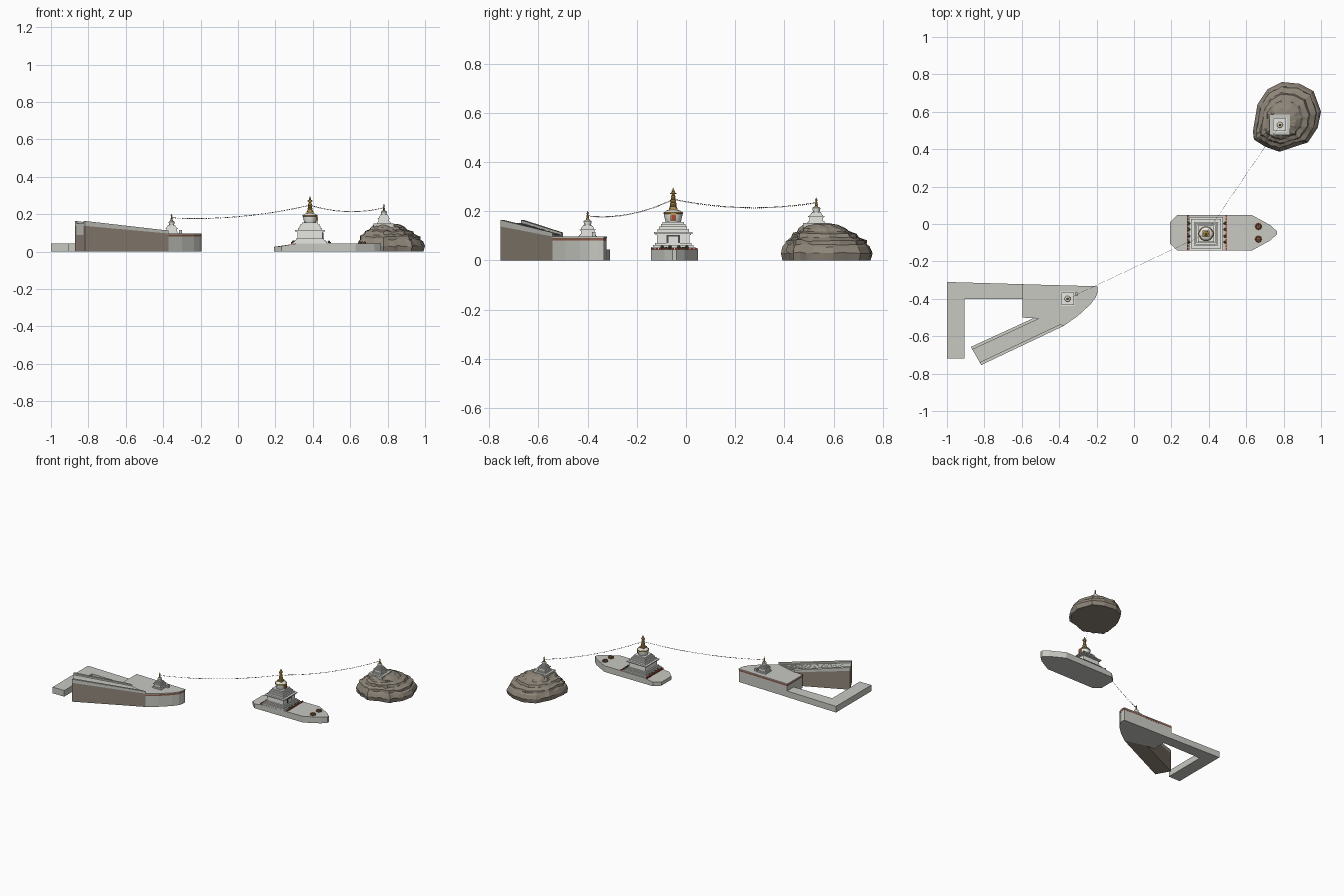
import bpy, bmesh, math, random
from mathutils import Vector

random.seed(4)
default_cube = bpy.data.objects.get("Cube")
if default_cube:
    bpy.data.objects.remove(default_cube, do_unlink=True)


def material(name, red, green, blue):
    mat = bpy.data.materials.new(name)
    mat.use_nodes = True
    mat.diffuse_color = (red, green, blue, 1)
    mat.node_tree.nodes["Principled BSDF"].inputs["Base Color"].default_value = (red, green, blue, 1)
    return mat


STONE = material("pale stone", .58, .58, .54)
WHITE = material("whitewash", .8, .8, .77)
WALL = material("brown wall", .28, .235, .19)
ROCK = material("rock", .27, .235, .19)
BAND = material("russet band", .27, .11, .075)
GOLD = material("gold", .5, .32, .09)
RED = material("red", .45, .06, .04)
GREEN = material("leaf green", .07, .2, .06)
DARK = material("dark grey", .07, .07, .07)
BLUE = material("flag blue", .06, .14, .4)


def finish(name, bm, *mats, smooth=False):
    bmesh.ops.recalc_face_normals(bm, faces=bm.faces)
    mesh = bpy.data.meshes.new(name)
    bm.to_mesh(mesh)
    bm.free()
    for mat in mats:
        mesh.materials.append(mat)
    obj = bpy.data.objects.new(name, mesh)
    bpy.context.collection.objects.link(obj)
    if smooth:
        bpy.ops.object.select_all(action='DESELECT')
        obj.select_set(True)
        bpy.context.view_layer.objects.active = obj
        bpy.ops.object.shade_smooth_by_angle(angle=math.radians(35))
    return obj


def loft(bm, rings):
    """Join rings of equal length and cap both ends."""
    rows = [[bm.verts.new(p) for p in ring] for ring in rings]
    count = len(rows[0])
    for low, high in zip(rows, rows[1:]):
        for i in range(count):
            j = (i + 1) % count
            bm.faces.new((low[i], low[j], high[j], high[i]))
    bm.faces.new(rows[0][::-1])
    bm.faces.new(rows[-1])


def heights(points, z):
    levels = z if isinstance(z, (list, tuple)) else [z] * len(points)
    return [(p[0], p[1], level) for p, level in zip(points, levels)]


def prism(name, points, bottom, top, mat):
    bm = bmesh.new()
    loft(bm, [heights(points, bottom), heights(points, top)])
    return finish(name, bm, mat)


def rectangle(x, y, hx, hy):
    return [(x - hx, y - hy), (x + hx, y - hy), (x + hx, y + hy), (x - hx, y + hy)]


def block(name, x, y, hx, hy, bottom, top, mat):
    return prism(name, rectangle(x, y, hx, hy), bottom, top, mat)


def lathe(name, x, y, profile, mat, sides=20):
    bm = bmesh.new()
    turn = math.tau / sides
    loft(bm, [[(x + r * math.cos(i * turn), y + r * math.sin(i * turn), z)
               for i in range(sides)] for r, z in profile])
    return finish(name, bm, mat, smooth=True)


def shrine(name, x, y, base, s):
    """Stepped square base, vase dome, ringed spire."""
    tiers = [(.09, 0, .01), (.083, .01, .018), (.075, .018, .026), (.066, .026, .06),
             (.072, .06, .064), (.079, .064, .071), (.064, .071, .083),
             (.057, .083, .094), (.05, .094, .104), (.043, .104, .113)]
    bm = bmesh.new()
    for half, low, high in tiers:
        square = rectangle(x, y, half * s, half * s)
        loft(bm, [heights(square, base + low * s), heights(square, base + high * s)])
    finish(name + "_steps", bm, WHITE)

    def turned(part, profile, mat):
        lathe(name + part, x, y, [(r * s, base + z * s) for r, z in profile], mat)

    turned("_dome", [(.031, .113), (.033, .12), (.038, .142), (.038, .15), (.03, .158), (.018, .162)], WHITE)
    block(name + "_harmika", x, y, .018 * s, .018 * s, base + .158 * s, base + .17 * s, GOLD)
    rings = []
    for i in range(8):
        r, z = .015 - i * .0011, .17 + i * .007
        rings += [(r, z), (r, z + .005), (r - .003, z + .006)]
    turned("_spire", rings, GOLD)
    turned("_parasol", [(.014, .225), (.014, .228), (.005, .234)], GOLD)
    turned("_finial", [(.004, .23), (.007, .238), (.003, .244), (.001, .252)], GOLD)


# Boat-shaped platform with its sloped stern
half_outline = [(.193, .058), (.233, .096), (.31, .096), (.628, .096), (.73, .04), (.764, .008)]
cy = -.047
hull = [(x, cy - w) for x, w in half_outline] + [(x, cy + w) for x, w in reversed(half_outline)]
deck = [.026, .03, .043, .045, .045, .045]
prism("boat_platform", hull, 0, deck + deck[::-1], STONE)

# Great shrine with doorway and dome niche
sx, sy = .385, -.052
shrine("great_shrine", sx, sy, .044, 1)
block("door_frame", sx + .068, sy, .003, .027, .068, .103, DARK)
block("door_panel", sx + .071, sy, .002, .019, .068, .097, WHITE)
block("niche_frame", sx + .038, sy, .003, .012, .16, .19, GOLD)
block("niche_panel", sx + .041, sy, .002, .007, .164, .185, RED)
lathe("dome_band", sx, sy, [(.037, .187), (.04, .19), (.04, .194), (.036, .197)], GOLD)


def bush(name, x, y, z, r, mat):
    bm = bmesh.new()
    bmesh.ops.create_icosphere(bm, subdivisions=1, radius=r)
    bmesh.ops.translate(bm, verts=bm.verts, vec=(x, y, z))
    finish(name, bm, mat)


# Red railings and shrubs either side of the shrine
for side in (-1, 1):
    rail_x = sx + .005 + side * .103
    for i in range(12):
        block("railing", rail_x, cy - .088 + i * .016, .004, .006, .036, .051, RED)
    for offset in (-.05, -.018, .018, .05):
        bush("shrub", rail_x - side * .007, cy + offset, .053, .008, GREEN)

# Round flower beds on the bow
for side in (-1, 1):
    bed_y = cy + side * .034
    lathe("flower_bed", .665, bed_y, [(.02, .044), (.02, .049), (.017, .05)], BAND)
    for i in range(8):
        a = i * math.tau / 8
        bush("flower", .665 + .014 * math.cos(a), bed_y + .014 * math.sin(a), .05, .005, (RED, GREEN)[i % 2])
    bush("flower_centre", .665, bed_y, .051, .005, GOLD)

# Bastion with a russet cornice
bastion = [(-.595, -.323), (-.595, -.5), (-.53, -.502), (-.375, -.543), (-.3, -.49), (-.235, -.43),
           (-.205, -.39), (-.196, -.36), (-.196, -.334)]
middle = Vector((-.4, -.42))


def grown(factor):
    return [middle + (Vector(p) - middle) * factor for p in bastion]


prism("bastion_body", bastion, 0, .08, STONE)
prism("bastion_band", grown(1.006), .08, .092, BAND)
prism("bastion_deck", grown(1.01), .092, .097, STONE)
shrine("bastion_shrine", -.355, -.4, .096, .42)
block("bastion_post", -.307, -.375, .008, .008, .097, .115, STONE)

# Low L-shaped wall
prism("low_wall", [(-1, -.31), (-1, -.72), (-.906, -.72), (-.906, -.4), (-.59, -.4), (-.59, -.322)], 0, .045, STONE)

# Stair ramp: brown flanks, pale parapets, many treads
far_a, far_b = Vector((-.872, -.657)), Vector((-.817, -.754))
near_a, near_b = Vector((-.53, -.5)), Vector((-.372, -.543))


def ramp_point(along, across):
    return far_a.lerp(near_a, along).lerp(far_b.lerp(near_b, along), across)


def ramp_strip(t0, t1, u0, u1):
    return [ramp_point(t0, u0), ramp_point(t0, u1), ramp_point(t1, u1), ramp_point(t1, u0)]


low = [.138, .138, .097, .097]
prism("ramp_body", ramp_strip(0, 1, 0, 1), 0, low, WALL)
for u in (0, .85):
    prism("ramp_parapet", ramp_strip(0, 1, u, u + .15), low, [.164, .164, .113, .113], STONE)
bm = bmesh.new()
treads = 30
for i in range(treads):
    strip = ramp_strip(i / treads, (i + 1) / treads, .15, .85)
    loft(bm, [heights(strip, .09), heights(strip, .152 - .05 * i / treads)])
finish("ramp_stairs", bm, STONE)

# Craggy rock with a shrine on its summit
summit = Vector((.78, .53))
foot = [(.636, .495), (.66, .64), (.714, .72), (.79, .759), (.885, .75), (.96, .71), (1, .6),
        (.982, .515), (.93, .436), (.86, .414), (.778, .386), (.7, .414), (.641, .452)]
outline = []
for i, p in enumerate(foot):
    following = Vector(foot[(i + 1) % len(foot)])
    outline += [Vector(p).lerp(following, k / 3) for k in range(3)]
rings = []
slope = [(.02, 0), (0, .03), (.035, .055), (.09, .065), (.1, .08), (.24, .093), (.28, .108),
         (.42, .118), (.47, .13), (.6, .144), (.75, .149)]
for inward, z in slope:
    ring = []
    for p in outline:
        craggy = 1 if p.y < .5 or p.x < .68 else .4
        t = inward + random.uniform(0, .06) * craggy * (inward > 0)
        q = p.lerp(summit, t)
        ring.append((q.x, q.y, max(0, z + random.uniform(-.005, .005) * craggy * (z > .02))))
    rings.append(ring)
bm = bmesh.new()
loft(bm, rings)
finish("rock", bm, ROCK)
block("summit_plinth", summit.x, summit.y, .055, .055, .13, .152, STONE)
shrine("summit_shrine", summit.x, summit.y, .15, .42)


# Sagging lines of prayer flags
def flag_line(name, start, end, sag, count):
    start, end = Vector(start), Vector(end)
    path = [start.lerp(end, i / count) - Vector((0, 0, 4 * sag * (i / count) * (1 - i / count)))
            for i in range(count + 1)]
    curve = bpy.data.curves.new(name + "_cord", 'CURVE')
    curve.dimensions = '3D'
    curve.bevel_depth = .0005
    curve.bevel_resolution = 0
    spline = curve.splines.new('POLY')
    spline.points.add(count)
    for point, p in zip(spline.points, path):
        point.co = (*p, 1)
    curve.materials.append(DARK)
    bpy.context.collection.objects.link(bpy.data.objects.new(name + "_cord", curve))
    bm = bmesh.new()
    drop = Vector((0, 0, .004))
    for i, (p, q) in enumerate(zip(path, path[1:])):
        r = p.lerp(q, .5)
        face = bm.faces.new([bm.verts.new(v) for v in (p, r, r - drop, p - drop)])
        face.material_index = i % 5
    finish(name + "_flags", bm, BLUE, WHITE, RED, GREEN, GOLD)


flag_line("south_line", (-.355, -.4, .182), (sx, sy, .25), .026, 80)
flag_line("north_line", (sx, sy, .25), (summit.x, summit.y, .236), .027, 70)
